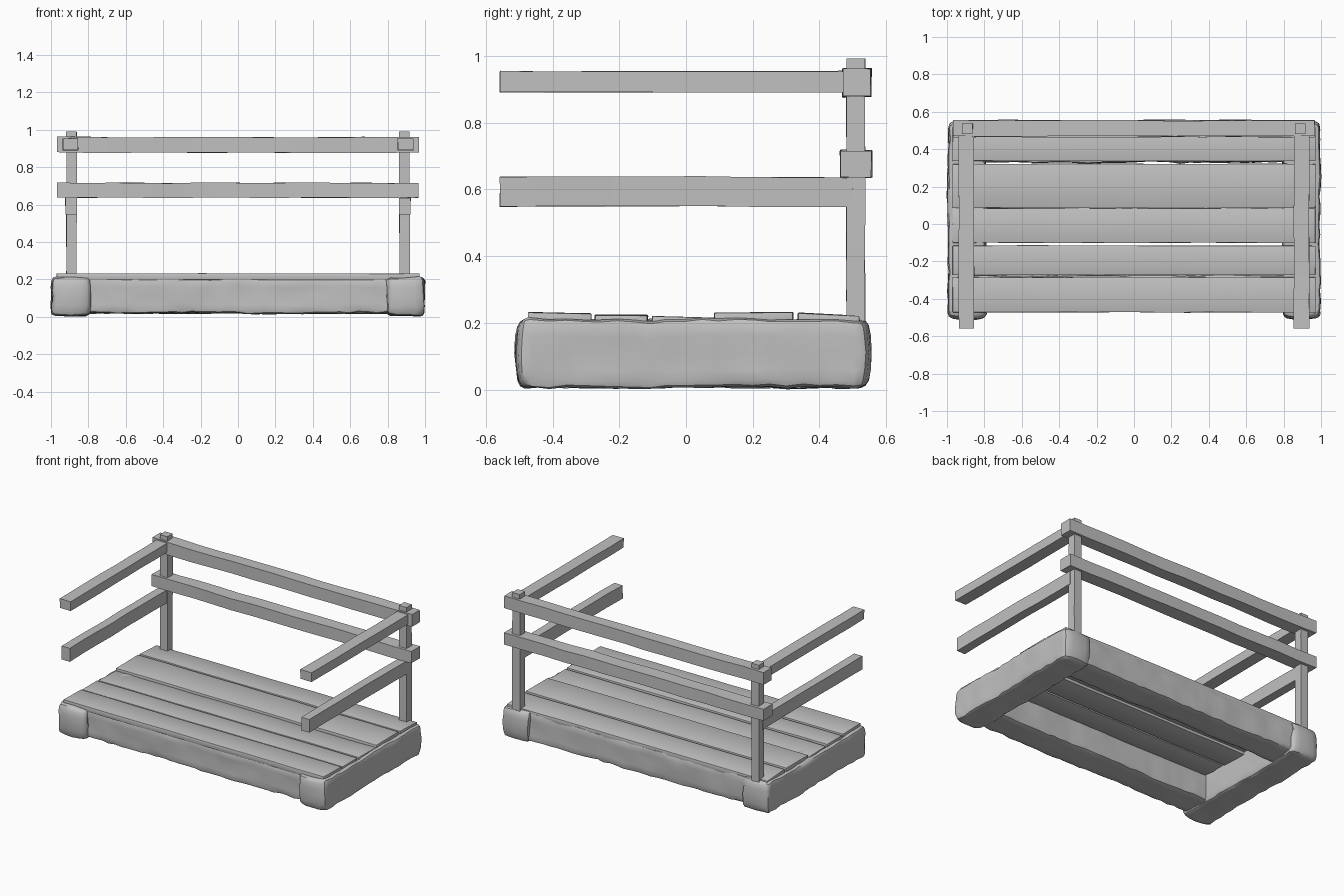
import bpy
import bmesh
from mathutils import Vector, noise

cube = bpy.data.objects.get("Cube")
if cube:
    bpy.data.objects.remove(cube, do_unlink=True)

wood = bpy.data.materials.new("grey_wood")
wood.use_nodes = True
GREY = (0.53, 0.53, 0.53, 1)
wood.diffuse_color = GREY
wood.node_tree.nodes["Principled BSDF"].inputs["Base Color"].default_value = GREY


def timber(name, x, y, z, step=0.15, wobble=0.004, bevel=0.0, slope=0.0,
           chips=0.0, dome=0.0):
    """Hand-cut timber filling the given ranges, wavy along its length."""
    lo, hi = Vector((x[0], y[0], z[0])), Vector((x[1], y[1], z[1]))
    size, mid = hi - lo, (lo + hi) / 2
    axis = max(range(3), key=lambda i: size[i])
    bm = bmesh.new()
    bmesh.ops.create_cube(bm, size=1)
    for v in bm.verts:
        v.co = Vector(c * s for c, s in zip(v.co, size)) + mid
    # Soften the edges, then cut into a grid
    if bevel:
        bmesh.ops.bevel(bm, geom=bm.edges[:], offset=bevel, segments=2,
                        profile=0.5, affect='EDGES')
    for a in range(3):
        normal = Vector((0, 0, 0))
        normal[a] = 1
        cuts = round(size[a] / step)
        for i in range(1, cuts):
            point = lo + normal * size[a] * i / cuts
            bmesh.ops.bisect_plane(bm, geom=bm.verts[:] + bm.edges[:] + bm.faces[:],
                                   plane_co=point, plane_no=normal)
    # Broad waves, finer chips, domed ends and a tilt across the depth
    seed = Vector((len(name), mid.x * 7, mid.y * 5 + mid.z * 11))
    for v in bm.verts:
        off = v.co - mid
        shift = noise.noise_vector(v.co * 4 + seed) * wobble
        shift += noise.noise_vector(v.co * 17 + seed) * chips
        shift[axis] *= 0.4
        if dome and abs(off[axis]) > size[axis] / 2 - bevel * 1.5:
            spread = sum((off[a] * 2 / size[a]) ** 2 for a in range(3) if a != axis)
            shift[axis] -= dome * spread * (1 if off[axis] > 0 else -1)
        v.co += shift
        v.co.z += slope * off.y
    bmesh.ops.recalc_face_normals(bm, faces=bm.faces[:])
    mesh = bpy.data.meshes.new(name)
    bm.to_mesh(mesh)
    bm.free()
    mesh.materials.append(wood)
    obj = bpy.data.objects.new(name, mesh)
    bpy.context.collection.objects.link(obj)
    bpy.ops.object.select_all(action='DESELECT')
    obj.select_set(True)
    bpy.context.view_layer.objects.active = obj
    bpy.ops.object.shade_smooth_by_angle(angle=0.6)


def span(side, inner, outer):
    return tuple(sorted((side * inner, side * outer)))


# Heavy base frame
for label, depth in (("front", (-0.468, -0.272)), ("back", (0.33, 0.525))):
    timber(label + "_beam", (-0.84, 0.84), depth, (0.02, 0.207),
           step=0.05, wobble=0.008, bevel=0.018, chips=0.008)
for side, label in ((1, "left"), (-1, "right")):
    timber(label + "_beam", span(side, 0.795, 0.993), (-0.512, 0.555), (0.008, 0.21),
           step=0.05, wobble=0.008, bevel=0.02, chips=0.009, dome=0.012)

# Deck planks: front edge, back edge, top height, tilt
planks = [(-0.473, -0.285, 0.230, -0.02), (-0.273, -0.115, 0.224, 0.0),
          (-0.101, 0.085, 0.217, -0.03), (0.085, 0.322, 0.231, 0.0),
          (0.336, 0.52, 0.226, -0.05)]
for i, (front, back, top, slope) in enumerate(planks):
    timber(f"deck_plank_{i + 1}", (-0.97, 0.97), (front, back), (top - 0.035, top),
           step=0.2, wobble=0.003, bevel=0.003, slope=slope)

# Back rails
timber("upper_back_rail", (-0.967, 0.967), (0.470, 0.554), (0.878, 0.961), wobble=0.006)
timber("lower_back_rail", (-0.967, 0.967), (0.464, 0.556), (0.637, 0.716), wobble=0.006)

# Posts and side rails
for side, label in ((1, "left"), (-1, "right")):
    timber(label + "_post", span(side, 0.862, 0.918), (0.481, 0.537), (0.18, 0.992),
           wobble=0.003)
    timber(label + "_upper_side_rail", span(side, 0.855, 0.937), (-0.558, 0.49),
           (0.892, 0.954), wobble=0.004)
    timber(label + "_lower_side_rail", span(side, 0.862, 0.922), (-0.558, 0.50),
           (0.549, 0.637), wobble=0.004)
